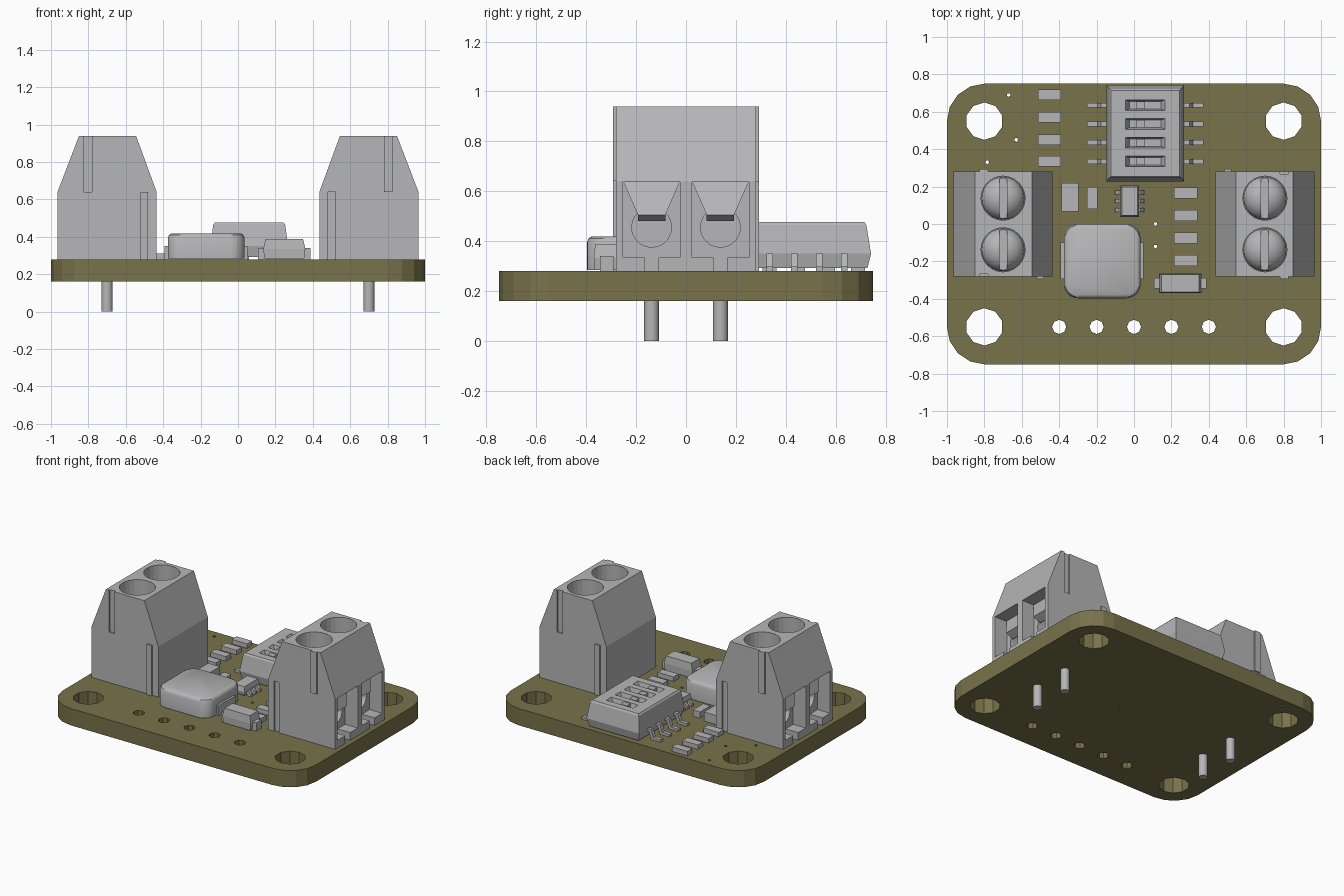
import bpy, bmesh, math
from mathutils import Matrix, Vector

if "Cube" in bpy.data.objects:
    bpy.data.objects.remove(bpy.data.objects["Cube"])


def material(name, rgb):
    m = bpy.data.materials.new(name)
    m.use_nodes = True
    m.diffuse_color = (*rgb, 1)
    m.node_tree.nodes["Principled BSDF"].inputs["Base Color"].default_value = (*rgb, 1)
    return m


OLIVE = material("olive board", (0.19, 0.17, 0.07))
GREY = material("light grey", (0.47, 0.47, 0.48))
TOP = 0.28  # upper surface of the board
smooth = []


def add(name, bm, mat=GREY):
    bmesh.ops.recalc_face_normals(bm, faces=bm.faces)
    me = bpy.data.meshes.new(name)
    bm.to_mesh(me)
    bm.free()
    me.materials.append(mat)
    ob = bpy.data.objects.new(name, me)
    bpy.context.collection.objects.link(ob)
    return ob


def rect(x0, x1, y0, y1, z, r=0, n=4):
    """Rectangle ring, with rounded corners when r is given."""
    if not r:
        return [(x0, y0, z), (x1, y0, z), (x1, y1, z), (x0, y1, z)]
    pts = []
    corners = [(x1 - r, y1 - r), (x0 + r, y1 - r), (x0 + r, y0 + r), (x1 - r, y0 + r)]
    for k, (cx, cy) in enumerate(corners):
        for i in range(n + 1):
            a = math.pi / 2 * (k + i / n)
            pts.append((cx + r * math.cos(a), cy + r * math.sin(a), z))
    return pts


def loft(name, rings, mat=GREY):
    bm = bmesh.new()
    vs = [[bm.verts.new(p) for p in ring] for ring in rings]
    for a, b in zip(vs, vs[1:]):
        for i in range(len(a)):
            j = (i + 1) % len(a)
            bm.faces.new((a[i], a[j], b[j], b[i]))
    bm.faces.new(vs[0])
    bm.faces.new(vs[-1])
    return add(name, bm, mat)


def box(name, x0, x1, y0, y1, z0, z1, mat=GREY):
    return loft(name, [rect(x0, x1, y0, y1, z0), rect(x0, x1, y0, y1, z1)], mat)


def prism_y(name, profile, y0, y1):
    """Extrude an x-z profile along y."""
    return loft(name, [[(x, y, z) for x, z in profile] for y in (y0, y1)])


def cylinder(name, start, end, r, sides, mat=GREY):
    a, b = Vector(start), Vector(end)
    turn = (b - a).to_track_quat("Z", "Y").to_matrix().to_4x4()
    bm = bmesh.new()
    bmesh.ops.create_cone(bm, cap_ends=True, segments=sides, radius1=r, radius2=r,
                          depth=(b - a).length, matrix=Matrix.Translation((a + b) / 2) @ turn)
    return add(name, bm, mat)


def cut(ob, cutter):
    """Subtract the cutter and discard it."""
    mod = ob.modifiers.new("cut", "BOOLEAN")
    mod.operation, mod.solver, mod.object = "DIFFERENCE", "EXACT", cutter
    bpy.context.view_layer.update()
    dg = bpy.context.evaluated_depsgraph_get()
    me = bpy.data.meshes.new_from_object(ob.evaluated_get(dg))
    ob.modifiers.clear()
    ob.data = me
    bpy.data.objects.remove(cutter)


# Circuit board with mounting, header and via holes
board = loft("board", [rect(-1, 1, -0.75, 0.75, z, 0.2) for z in (0.16, TOP)], OLIVE)
holes = [(x, y, 0.1, 10) for x in (-0.8, 0.8) for y in (-0.55, 0.55)]
holes += [(0.2 * i, -0.55, 0.038, 8) for i in range(-2, 3)]
holes += [(x, y, 0.011, 5) for x, y in
          [(-0.67, 0.69), (-0.63, 0.45), (-0.785, 0.33), (0.115, 0), (0.115, -0.12)]]
for x, y, r, sides in holes:
    cut(board, cylinder("hole_cutter", (x, y, 0.1), (x, y, 0.34), r, sides, OLIVE))

# Screw terminal on the +x side
parts = []
house = prism_y("terminal_housing", [(0.435, TOP), (0.965, TOP), (0.965, 0.64),
                                     (0.85, 0.94), (0.545, 0.94), (0.435, 0.64)], -0.28, 0.28)
parts.append(house)
# side notches and the matching ribs
cut(house, box("notch", 0.78, 0.825, 0.268, 0.3, 0.64, 0.96))
cut(house, box("notch", 0.48, 0.52, -0.3, -0.268, 0.26, 0.64))
parts.append(box("terminal_upper_rib", 0.78, 0.825, -0.293, -0.27, 0.64, 0.94))
parts.append(box("terminal_lower_rib", 0.48, 0.52, 0.27, 0.293, TOP, 0.64))

for y in (-0.138, 0.138):
    # wire entry, wire hole, lower slot and screw well
    cut(house, box("entry", 0.865, 1.0, y - 0.114, y + 0.114, 0.335, 0.636))
    cut(house, cylinder("wire_hole", (0.9, y, 0.455), (0.72, y, 0.455), 0.08, 20))
    cut(house, box("slot", 0.865, 1.0, y - 0.028, y + 0.028, 0.26, 0.345))
    cut(house, cylinder("screw_well", (0.7, y, 0.6), (0.7, y, 1.0), 0.118, 24))
    # sloped guide above the wire hole
    parts.append(loft("wire_guide", [
        [(0.86, y - 0.055, 0.48), (0.86, y + 0.055, 0.48),
         (0.87, y + 0.055, 0.48), (0.87, y - 0.055, 0.48)],
        [(0.86, y - 0.055, 0.505), (0.86, y + 0.055, 0.505),
         (0.92, y + 0.055, 0.505), (0.92, y - 0.055, 0.505)],
        [(0.86, y - 0.113, 0.637), (0.86, y + 0.113, 0.637),
         (0.87, y + 0.113, 0.637), (0.87, y - 0.113, 0.637)]]))
    # slotted domed screw
    bm = bmesh.new()
    bmesh.ops.create_uvsphere(bm, u_segments=24, v_segments=12, radius=0.115,
                              matrix=Matrix.Translation((0.7, y, 0.6)) @ Matrix.Diagonal((1, 1, 0.8, 1)))
    screw = add("terminal_screw", bm)
    cut(screw, box("screw_slot", 0.68, 0.72, y - 0.2, y + 0.2, 0.63, 0.8))
    # solder pin
    pin = cylinder("terminal_pin", (0.7, y, 0), (0.7, y, 0.3), 0.03, 16)
    smooth += [screw, pin]
    parts += [screw, pin]

# Opposite terminal, turned half around
for ob in parts:
    twin = ob.copy()
    twin.name = "left_side_" + ob.name.split(".")[0]
    twin.rotation_euler.z = math.pi
    bpy.context.collection.objects.link(twin)

# Power inductor with end contacts
coil = [(0, TOP + 0.005), (0, 0.395), (0.006, 0.41), (0.018, 0.418)]
smooth.append(loft("inductor", [rect(-0.375 + d, 0.035 - d, -0.397 + d, -d, z, 0.075, 6)
                                for d, z in coil]))
box("inductor_contacts", -0.392, 0.05, -0.295, -0.1, TOP, 0.35)

# Diode
loft("diode_body", [rect(0.135 + d, 0.36 - d, -0.37 + e, -0.265 - e, z) for d, e, z in
                    [(0.006, 0.002, 0.285), (0, 0, 0.335), (0.012, 0.006, 0.388)]])
box("diode_contacts", 0.108, 0.388, -0.345, -0.29, TOP, 0.34)


def lead(name, cx, y, side, inner, outer, z, width):
    """Gull-wing lead reaching out from a package."""
    t = 0.018
    bend = inner + (outer - inner) * 0.3
    prof = [(inner - 0.02, z), (bend, z), (bend + t, TOP + t), (outer, TOP + t), (outer, TOP),
            (bend, TOP), (bend - t, z - t), (inner - 0.02, z - t)]
    prism_y(name, [(cx + side * x, h) for x, h in prof], y - width / 2, y + width / 2)


# Four-way slide switch
sx, sy = 0.06, 0.485
switch = loft("switch_body", [rect(sx - a, sx + a, sy - b, sy + b, z) for a, b, z in
                              [(0.195, 0.243, 0.292), (0.208, 0.257, 0.35),
                               (0.192, 0.238, 0.465), (0.184, 0.23, 0.476)]])
for i in range(4):
    y = 0.335 + 0.1 * i
    cut(switch, loft("window", [rect(sx - a, sx + a, y - b, y + b, z) for a, b, z in
                                [(0.085, 0.02, 0.44), (0.115, 0.032, 0.49)]]))
    box("switch_slider", sx - 0.05, sx, y - 0.02, y + 0.02, 0.43, 0.474)
    for side in (-1, 1):
        lead("switch_lead", sx, y, side, 0.205, 0.312, 0.35, 0.026)

# Small six-lead chip
loft("chip_body", [rect(-0.073 + d, 0.027 - d, 0.038 + d, 0.207 - d, z)
                   for d, z in [(0.006, 0.288), (0, 0.315), (0.008, 0.35)]])
for y in (0.075, 0.122, 0.169):
    for side in (-1, 1):
        lead("chip_lead", -0.023, y, side, 0.048, 0.082, 0.32, 0.022)


# Resistors and capacitors, with slightly raised end caps
def chip_part(name, cx, cy, lx, ly, h):
    box(name, cx - lx / 2, cx + lx / 2, cy - ly / 2, cy + ly / 2, TOP, TOP + h)


for y in (0.69, 0.57, 0.45, 0.335):
    chip_part("left_resistor", -0.452, y, 0.122, 0.056, 0.032)
for y in (0.165, 0.045, -0.075, -0.195):
    chip_part("right_resistor", 0.277, y, 0.126, 0.058, 0.032)
chip_part("large_capacitor", -0.342, 0.142, 0.093, 0.152, 0.065)
chip_part("small_capacitor", -0.222, 0.14, 0.056, 0.118, 0.045)

# Smooth the round parts, keeping sharp edges
bpy.ops.object.select_all(action="DESELECT")
for ob in smooth:
    ob.select_set(True)
bpy.context.view_layer.objects.active = smooth[0]
bpy.ops.object.shade_smooth_by_angle(angle=math.radians(35))
